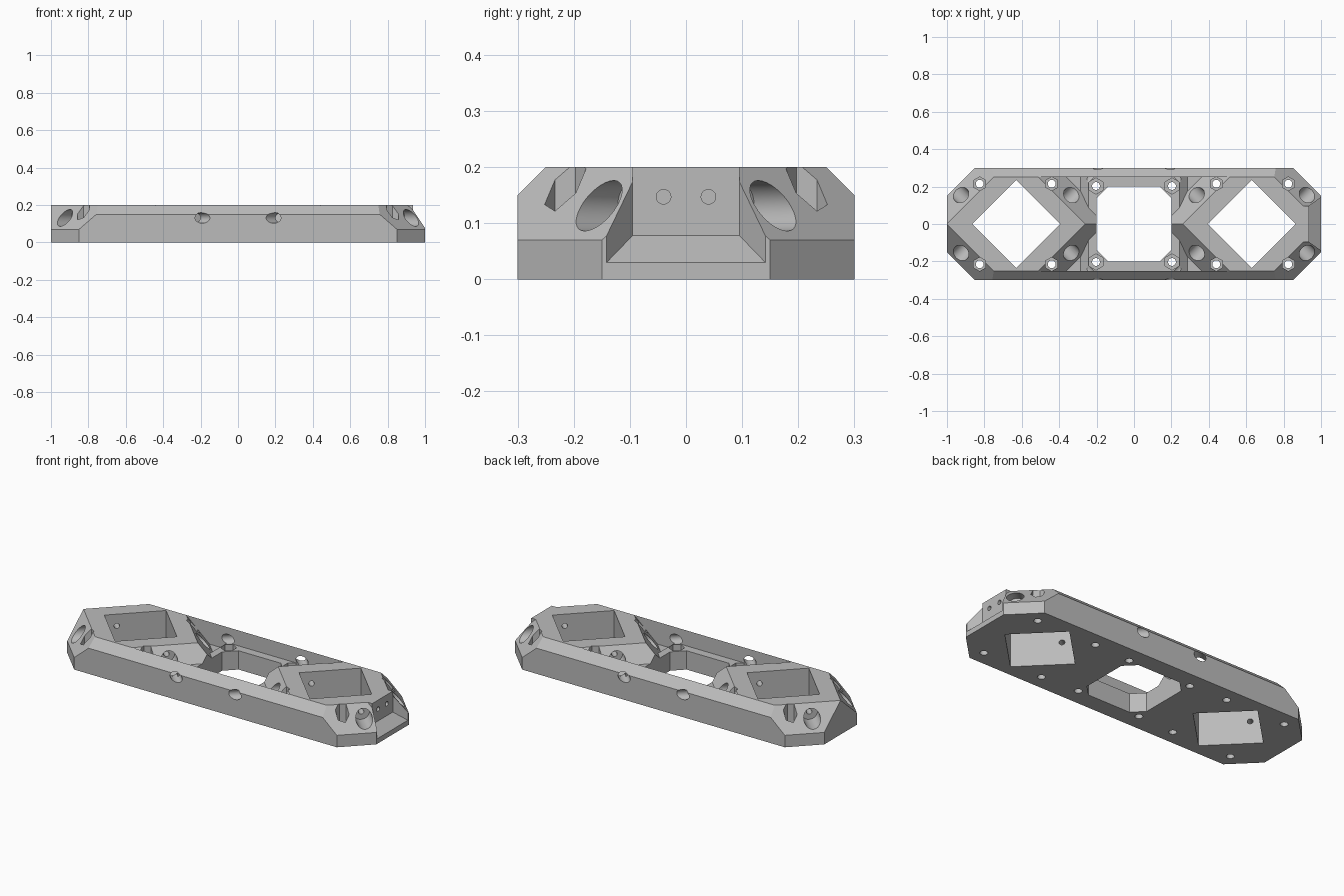
import bpy, bmesh, math
from mathutils import Vector

cube = bpy.data.objects.get("Cube")
if cube:
    bpy.data.objects.remove(cube, do_unlink=True)

grey = bpy.data.materials.new("plain grey")
grey.use_nodes = True
colour = (0.5, 0.5, 0.5, 1)
grey.diffuse_color = colour
grey.node_tree.nodes["Principled BSDF"].inputs["Base Color"].default_value = colour

SIGNS = (-1, 1)


def make(name, bm):
    bmesh.ops.recalc_face_normals(bm, faces=bm.faces)
    mesh = bpy.data.meshes.new(name)
    bm.to_mesh(mesh)
    bm.free()
    mesh.materials.append(grey)
    obj = bpy.data.objects.new(name, mesh)
    bpy.context.collection.objects.link(obj)
    return obj


def hull(name, points):
    """Convex solid around a few corner points."""
    bm = bmesh.new()
    for p in points:
        bm.verts.new(p)
    bmesh.ops.convex_hull(bm, input=bm.verts)
    bmesh.ops.dissolve_limit(bm, angle_limit=0.001, verts=bm.verts, edges=bm.edges)
    return make(name, bm)


def rod(name, start, end, radius, sides=32):
    """Prism or cylinder between two points."""
    start, end = Vector(start), Vector(end)
    axis = end - start
    bm = bmesh.new()
    bmesh.ops.create_cone(bm, cap_ends=True, segments=sides, radius1=radius,
                          radius2=radius, depth=axis.length)
    obj = make(name, bm)
    turn = axis.to_track_quat('Z', 'Y').to_matrix().to_4x4()
    if sides == 6:
        turn.identity()
    obj.data.transform(turn)
    obj.data.transform(turn.Translation((start + end) / 2))
    return obj


def combine(tool, operation='DIFFERENCE'):
    """Apply a boolean to the body and discard the tool."""
    mod = body.modifiers.new("combine", 'BOOLEAN')
    mod.operation = operation
    mod.solver = 'EXACT'
    mod.object = tool
    tool.hide_render = True
    bpy.context.view_layer.objects.active = body
    bpy.ops.object.modifier_apply(modifier=mod.name)
    bpy.data.objects.remove(tool, do_unlink=True)


def slope(z):
    """Horizontal run of the diagonal corner slopes at a height."""
    return (0.2 - z) * 0.15 / 0.13


# Long body with chamfered sides and sloped corners
corner = [(1, 0.15, 0), (0.85, 0.3, 0), (1, 0.15, 0.07), (0.85, 0.3, 0.07),
          (0.7 + slope(0.15), 0.3, 0.15), (0.75, 0.25, 0.2), (1, 0, 0.2)]
body = hull("frame_body", {(x * sx, y * sy, z) for x, y, z in corner
                           for sx in SIGNS for sy in SIGNS})

# Sunken middle between the side rails
for s in SIGNS:
    points = []
    for z in (0.07, 0.25):
        u = 0.26 - slope(z)
        for y in (-0.002, 0.25):
            points += [(u + y, s * y, z), (-u - y, s * y, z)]
    combine(hull("middle_cutter", points))

# Raised rim and connector mounting block
combine(hull("rim", [(sx * x, sy * 0.27, z) for x, z in ((0.29, 0.03), (0.29, 0.065), (0.243, 0.11))
                     for sx in SIGNS for sy in SIGNS]), 'UNION')
combine(hull("end_block", [(x, s * 0.095, z) for x in (0.88, 0.935) for s in SIGNS
                           for z in (0.05, 0.2)]), 'UNION')

# Octagonal middle opening and two diamond openings
combine(hull("middle_opening", [(sx * a, sy * b, z) for a, b in ((0.2, 0.137), (0.137, 0.2))
                                for sx in SIGNS for sy in SIGNS for z in (-0.1, 0.3)]))
for s in SIGNS:
    combine(hull("diamond_opening", [(s * 0.63 + dx, dy, z) for z in (-0.1, 0.3)
                                     for dx, dy in ((0.235, 0), (-0.235, 0), (0, 0.235), (0, -0.235))]))

# Flared notch in the end, with two screw holes
combine(hull("end_notch", [(x, s * y, z) for s in SIGNS
                           for x, y, low in ((0.935, 0.095, 0.078), (1.013, 0.151, 0.02))
                           for z in (low, 0.3)]))
for s in SIGNS:
    combine(rod("end_screw_hole", (0.89, s * 0.04, 0.147), (0.97, s * 0.04, 0.147), 0.013))

# Diagonal bores into each diamond opening
for sx in SIGNS:
    for sy in SIGNS:
        for side in SIGNS:
            def along(n):
                run = n * math.sqrt(0.5)
                return (sx * (0.63 + side * (0.1875 + run)), sy * (0.0475 + run), 0.131)
            combine(rod("bore", along(0.06), along(0.3 if side > 0 else 0.2), 0.045))
            combine(rod("screw_hole", along(-0.03), along(0.08), 0.015))
            if side < 0:
                combine(rod("tool_access", along(0.15), along(0.46), 0.028))

# Vertical bolt holes with hexagonal nut pockets
for sx in SIGNS:
    for sy in SIGNS:
        for x, y, radius, floor in ((0.44, 0.215, 0.037, 0.08), (0.825, 0.215, 0.037, 0.08),
                                    (0.203, 0.203, 0.043, 0.06)):
            x, y = sx * x, sy * y
            combine(rod("nut_pocket", (x, y, floor), (x, y, 0.25), radius, 6))
            combine(rod("bolt_hole", (x, y, -0.05), (x, y, 0.1), 0.021))

# Crisp edges with smooth bores
bpy.ops.object.select_all(action='DESELECT')
body.select_set(True)
bpy.context.view_layer.objects.active = body
bpy.ops.object.shade_smooth_by_angle(angle=math.radians(25))
